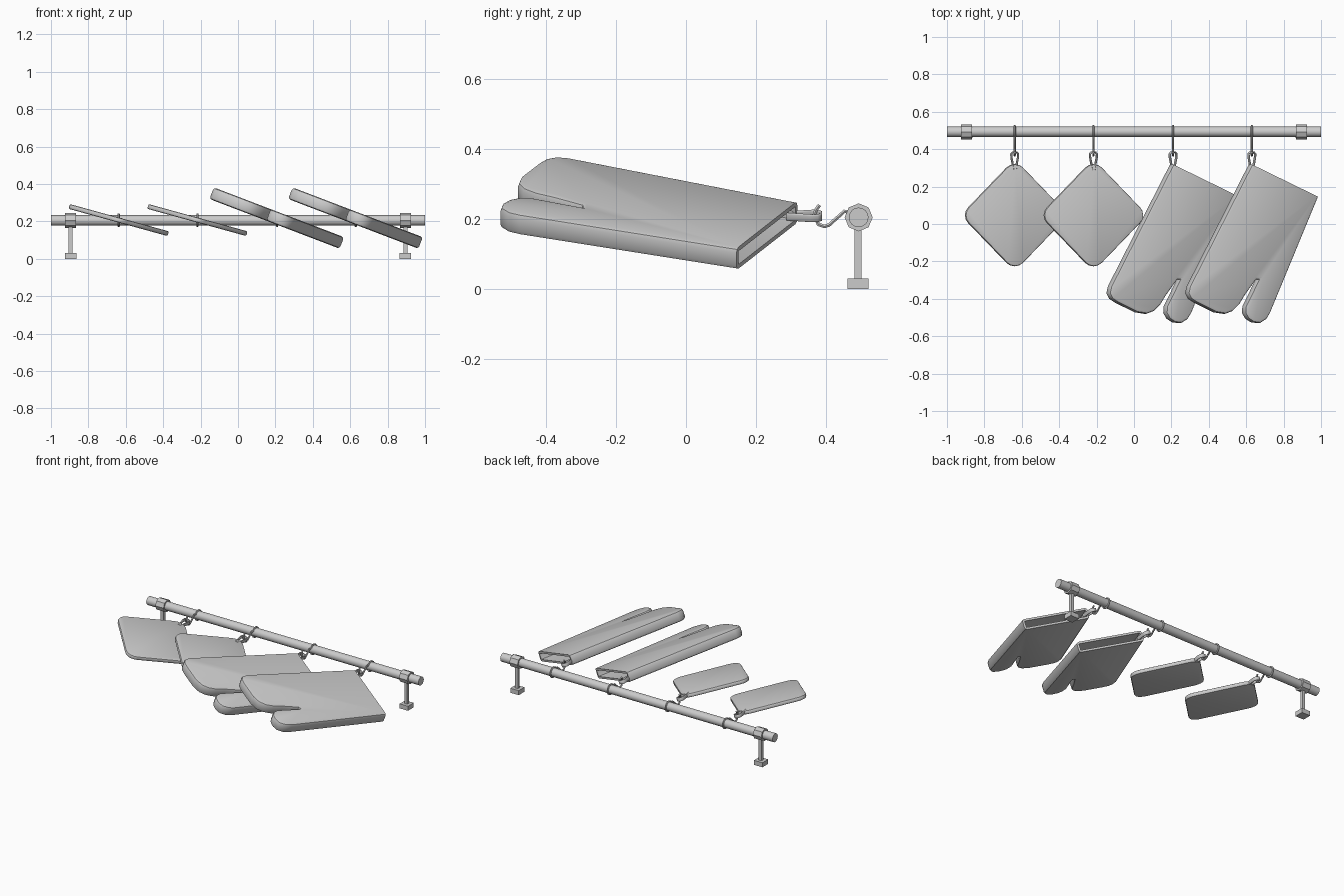
import bpy, bmesh, math
from mathutils import Vector

if "Cube" in bpy.data.objects:
    bpy.data.objects.remove(bpy.data.objects["Cube"])

grey = bpy.data.materials.new("plain_grey")
grey.diffuse_color = (0.6, 0.6, 0.6, 1)
grey.use_nodes = True
grey.node_tree.nodes["Principled BSDF"].inputs["Base Color"].default_value = grey.diffuse_color

ROD_Y, ROD_Z = 0.493, 0.205


def finish(ob, name, smooth=None):
    ob.name = name
    ob.data.materials.clear()
    ob.data.materials.append(grey)
    if smooth:
        bpy.ops.object.select_all(action='DESELECT')
        ob.select_set(True)
        bpy.context.view_layer.objects.active = ob
        bpy.ops.object.shade_smooth_by_angle(angle=math.radians(smooth))
    return ob


def box(name, loc, size):
    bpy.ops.mesh.primitive_cube_add(size=1, location=loc)
    ob = bpy.context.object
    ob.scale = size
    return finish(ob, name)


def cylinder_x(name, x, length, radius, sides, smooth=None):
    bpy.ops.mesh.primitive_cylinder_add(vertices=sides, radius=radius, depth=length,
                                        location=(x, ROD_Y, ROD_Z), rotation=(0, math.pi / 2, 0))
    return finish(bpy.context.object, name, smooth)


def wire(name, points, radius, loc, closed=False, extrude=0.0, tilt=0.0):
    cu = bpy.data.curves.new(name, 'CURVE')
    cu.dimensions = '3D'
    cu.bevel_depth, cu.bevel_resolution, cu.extrude = radius, 1, extrude
    cu.use_fill_caps = True
    sp = cu.splines.new('POLY')
    sp.points.add(len(points) - 1)
    for p, co in zip(sp.points, points):
        p.co = (*co, 1)
    sp.use_cyclic_u = closed
    ob = bpy.data.objects.new(name, cu)
    bpy.context.collection.objects.link(ob)
    ob.location = loc
    ob.rotation_euler.y = tilt
    bpy.ops.object.select_all(action='DESELECT')
    ob.select_set(True)
    bpy.context.view_layer.objects.active = ob
    bpy.ops.object.convert(target='MESH')
    return finish(bpy.context.object, name, 50)


def slab(name, outline, thick, bevel, loc, tilt, cuff=False):
    """Padded cloth cut from an outline seen from above, then tilted about y."""
    bm = bmesh.new()
    k = 1 / math.cos(tilt)
    pts = [Vector((x * k, y, -thick / 2)) for x, y in outline]
    base = bm.faces.new([bm.verts.new(p) for p in pts])
    top = bmesh.ops.extrude_face_region(bm, geom=[base])["geom"]
    bmesh.ops.translate(bm, vec=(0, 0, thick), verts=[g for g in top if isinstance(g, bmesh.types.BMVert)])
    bmesh.ops.recalc_face_normals(bm, faces=bm.faces)
    mid = (pts[0] + pts[1]) / 2

    def on_cuff(e):
        m = (e.verts[0].co + e.verts[1].co) / 2
        return cuff and (m.xy - mid.xy).length < 1e-4

    rim = [e for e in bm.edges if abs(e.verts[0].co.z - e.verts[1].co.z) < 1e-5 and not on_cuff(e)]
    bmesh.ops.bevel(bm, geom=rim, offset=bevel, segments=2, profile=0.5,
                    affect='EDGES', clamp_overlap=False)
    bmesh.ops.recalc_face_normals(bm, faces=bm.faces)
    if cuff:
        # open the cuff end and sink a pocket into the mitt
        d = (pts[1] - pts[0]).normalized()
        out = Vector((-d.y, d.x, 0))
        mouth = max((f for f in bm.faces if f.normal.dot(out) > 0.98), key=lambda f: f.calc_area())
        bmesh.ops.inset_individual(bm, faces=[mouth], thickness=0.013)
        deep = bmesh.ops.extrude_discrete_faces(bm, faces=[mouth])["faces"]
        bmesh.ops.translate(bm, vec=Vector((-0.48, -0.88, 0)) * 0.45, verts=deep[0].verts[:])
    me = bpy.data.meshes.new(name)
    bm.to_mesh(me)
    bm.free()
    ob = bpy.data.objects.new(name, me)
    bpy.context.collection.objects.link(ob)
    ob.location = loc
    ob.rotation_euler.y = tilt
    return finish(ob, name, 40)


# rail with two standing brackets
cylinder_x("rail", 0, 2.0, 0.028, 16, 40)
for side, x in (("left", -0.895), ("right", 0.895)):
    cylinder_x(side + "_collar", x, 0.06, 0.04, 8)
    box(side + "_post", (x, ROD_Y - 0.002, 0.1), (0.02, 0.02, 0.15))
    box(side + "_foot", (x, ROD_Y - 0.002, 0.015), (0.062, 0.06, 0.03))

# outlines relative to each hanging point
holder = []
for q in range(4):                      # rounded diamond
    for s in range(-2, 3):
        a = math.radians(90 * q + s * 22.5)
        c = math.radians(90 * q)
        holder.append((0.205 * math.cos(c) + 0.06 * math.cos(a),
                       0.047 + 0.213 * math.sin(c) + 0.06 * math.sin(a)))

mitt = [(-0.01, 0.318), (0.346, 0.144),                                # cuff
        (0.09, -0.475), (0.07, -0.508), (0.035, -0.53), (0.0, -0.525),  # thumb
        (-0.03, -0.505), (-0.046, -0.475), (-0.044, -0.44),
        (0.026, -0.298), (0.014, -0.298),                               # notch
        (-0.045, -0.38), (-0.075, -0.43), (-0.11, -0.465), (-0.15, -0.48), (-0.20, -0.472),  # palm
        (-0.305, -0.42), (-0.335, -0.40), (-0.35, -0.37), (-0.342, -0.333)]

# wire hook: wraps the rail, then dips and turns up
hook = []
for i in range(15):
    a = math.radians(-150 + 300 * i / 14)
    hook.append((0, ROD_Y + 0.031 * math.cos(a), ROD_Z + 0.031 * math.sin(a)))
hook += [(0, 0.452, 0.222), (0, 0.408, 0.183), (0, 0.395, 0.179), (0, 0.378, 0.185),
         (0, 0.366, 0.212), (0, 0.371, 0.226), (0, 0.381, 0.24)]

# teardrop hanging loop
loop = [(-0.006, 0.29), (-0.012, 0.325), (-0.018, 0.355), (-0.019, 0.375), (-0.01, 0.385)]
loop = [(x, y, 0) for x, y in loop] + [(-x, y, 0) for x, y in reversed(loop)]

T1, T2 = math.radians(15.4), math.radians(20.9)
items = [("left_pot_holder", -0.638, T1), ("right_pot_holder", -0.217, T1),
         ("left_mitt", 0.209, T2), ("right_mitt", 0.63, T2)]
for name, x, tilt in items:
    if "mitt" in name:
        slab(name, mitt, 0.066, 0.014, (x, 0, 0.217), tilt, cuff=True)
    else:
        slab(name, holder, 0.026, 0.008, (x, 0, 0.207), tilt)
    wire(name + "_hook", hook, 0.006, (x, 0, 0))
    wire(name + "_loop", loop, 0.004, (x, 0, 0.209), True, 0.008, tilt)
